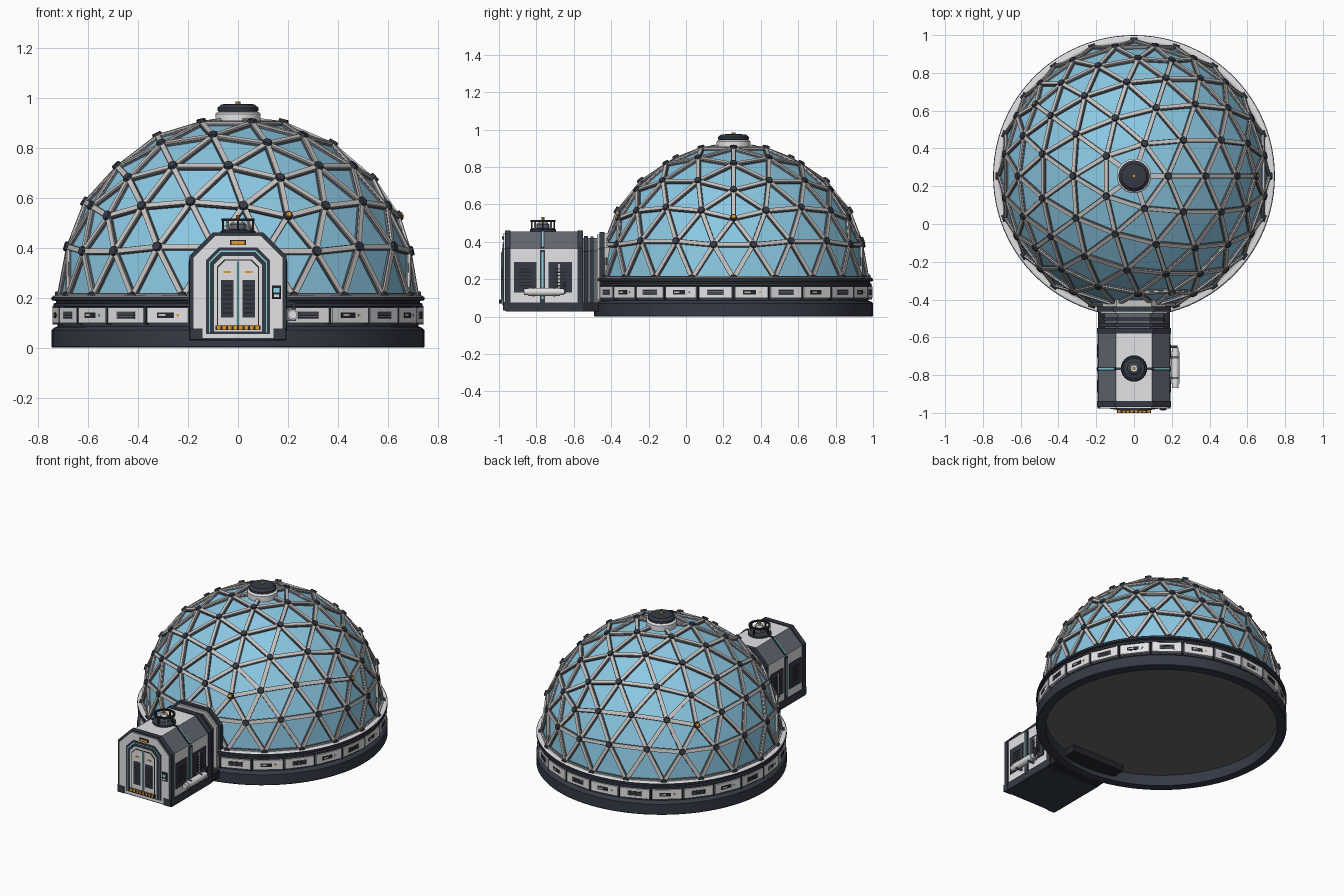
import bpy, bmesh
from math import sin, cos, pi, radians, sqrt
from mathutils import Matrix, Vector

cube = bpy.data.objects.get("Cube")
if cube:
    bpy.data.objects.remove(cube, do_unlink=True)

PALETTE = {
    "glass_blue": (0.26, 0.58, 0.77), "panel_white": (0.77, 0.77, 0.79),
    "strut_grey": (0.56, 0.55, 0.54), "navy_dark": (0.034, 0.042, 0.060),
    "slate": (0.125, 0.14, 0.17), "near_black": (0.018, 0.020, 0.024),
    "floor_grey": (0.14, 0.14, 0.147), "cyan": (0.25, 0.70, 0.76),
    "orange": (0.75, 0.32, 0.03),
}
MATS = {}
for key, rgb in PALETTE.items():
    m = bpy.data.materials.new(key)
    m.use_nodes = True
    m.diffuse_color = (*rgb, 1)
    bsdf = next(n for n in m.node_tree.nodes if n.type == "BSDF_PRINCIPLED")
    bsdf.inputs["Base Color"].default_value = (*rgb, 1)
    bsdf.inputs["Roughness"].default_value = 0.6
    MATS[key] = m


class Part:
    """One object gathered from simple solids."""
    def __init__(self, name):
        self.name, self.bm, self.used = name, bmesh.new(), []

    def idx(self, mat):
        if mat not in self.used:
            self.used.append(mat)
        return self.used.index(mat)

    def paint(self, verts, mat):
        i = self.idx(mat)
        for f in {f for v in verts for f in v.link_faces}:
            f.material_index = i

    def box(self, center, size, mat, frame=Matrix()):
        mx = frame @ Matrix.Translation(center) @ Matrix.Diagonal((*size, 1))
        self.paint(bmesh.ops.create_cube(self.bm, size=1, matrix=mx)["verts"], mat)

    def cone(self, frame, r1, r2, depth, mat, seg=8):
        res = bmesh.ops.create_cone(self.bm, cap_ends=True, segments=seg, radius1=r1,
                                    radius2=r2, depth=depth, matrix=frame)
        self.paint(res["verts"], mat)

    def prism(self, pts, y0, y1, mat):
        a, b = ([self.bm.verts.new((x, y, z)) for x, z in pts] for y in (y0, y1))
        self.bm.faces.new(a)
        self.bm.faces.new(b[::-1])
        for i in range(len(a)):
            j = (i + 1) % len(a)
            self.bm.faces.new((a[i], b[i], b[j], a[j]))
        self.paint(a + b, mat)

    def lathe(self, profile, center, mat, seg=96, caps=False):
        cx, cy = center
        rings = [[self.bm.verts.new((cx + r * cos(2 * pi * k / seg),
                                     cy + r * sin(2 * pi * k / seg), z))
                  for k in range(seg)] for r, z in profile]
        for a, b in zip(rings, rings[1:]):
            for k in range(seg):
                j = (k + 1) % seg
                self.bm.faces.new((a[k], a[j], b[j], b[k]))
        if caps:
            self.bm.faces.new(rings[0][::-1])
            self.bm.faces.new(rings[-1])
        self.paint([v for r in rings for v in r], mat)

    def done(self, smooth=False):
        me = bpy.data.meshes.new(self.name)
        self.bm.to_mesh(me)
        self.bm.free()
        for mat in self.used:
            me.materials.append(MATS[mat])
        ob = bpy.data.objects.new(self.name, me)
        bpy.context.collection.objects.link(ob)
        if smooth:
            bpy.ops.object.select_all(action="DESELECT")
            ob.select_set(True)
            bpy.context.view_layer.objects.active = ob
            bpy.ops.object.shade_smooth_by_angle(angle=radians(30))


def arch(w, z0, z1, c):
    """Door-like outline with cut top corners."""
    return [(-w, z0), (w, z0), (w, z1 - c), (w - c, z1), (c - w, z1), (-w, z1 - c)]


DC = (0, 0.254)                       # dome axis
R = 0.715
ORIGIN = Vector((*DC, 0.205))

# Round foundation and trim
p = Part("base_ring")
p.lathe([(.69, .08), (.69, 0), (.743, 0), (.746, .004), (.746, .07), (.736, .08),
         (.722, .085), (.722, .17)], DC, "navy_dark")
p.done(True)
p = Part("upper_trim")
p.lathe([(.715, .163), (.738, .165), (.738, .176), (.729, .18), (.729, .187),
         (.746, .19), (.746, .202), (.738, .206)], DC, "navy_dark")
p.lathe([(.742, .205), (.738, .208), (.68, .212)], DC, "panel_white")
p.done(True)
p = Part("base_floor")
p.lathe([(.692, .07), (.692, .082)], DC, "floor_grey", caps=True)
p.done()

# Ring of service panels
p = Part("base_panels")
for k in range(24):
    fr = Matrix.Translation((*DC, .130)) @ Matrix.Rotation(radians(15 * k + 7.5), 4, "Z")
    p.box((.727, 0, 0), (.02, .178, .062), "panel_white", fr)
    if k % 2:
        p.box((.737, 0, 0), (.004, .09, .030), "slate", fr)
        for z in (-.009, 0, .009):
            p.box((.739, 0, z), (.003, .078, .005), "near_black", fr)
    else:
        p.box((.737, -.01, 0), (.004, .07, .022), "near_black", fr)
        p.box((.739, -.022, 0), (.003, .03, .008), "strut_grey", fr)
        p.box((.738, .045, 0), (.003, .01, .01), "cyan" if k % 4 else "orange", fr)
    p.box((.724, .0955, 0), (.022, .007, .075), "navy_dark", fr)
p.done()

# Geodesic net: each triangle of an icosahedron split into sixteen
def ring_point(deg, z):
    h = sqrt(1 - z * z)
    return Vector((h * cos(radians(deg)), h * sin(radians(deg)), z))

LAT = 1 / sqrt(5)
top = Vector((0, 0, 1))
up = [ring_point(72 * k, LAT) for k in range(5)]
low = [ring_point(72 * k + 36, -LAT) for k in range(5)]
big = []
for k in range(5):
    n = (k + 1) % 5
    big += [(top, up[k], up[n]), (up[k], low[k], up[n]), (low[k], low[n], up[n])]

nodes, tris, edges = {}, [], set()

def node(a, b, c, i, j):
    v = (a * (4 - i - j) + b * i + c * j).normalized()
    key = tuple(round(t, 3) + 0.0 for t in v)
    nodes.setdefault(key, v)
    return key

for a, b, c in big:
    for i in range(4):
        for j in range(4 - i):
            cells = [((i, j), (i + 1, j), (i, j + 1))]
            if i + j < 3:
                cells.append(((i + 1, j), (i + 1, j + 1), (i, j + 1)))
            for cell in cells:
                t = [node(a, b, c, *ij) for ij in cell]
                if min(nodes[q].z for q in t) > -.01:
                    tris.append(t)
                    edges |= {tuple(sorted((t[q], t[q - 1]))) for q in range(3)}

p = Part("dome_glass")
vmap = {q: p.bm.verts.new(ORIGIN + v * (R - .006)) for q, v in nodes.items() if v.z > -.01}
for t in tris:
    p.bm.faces.new([vmap[q] for q in t])
p.paint(list(vmap.values()), "glass_blue")
p.done()

p = Part("dome_struts")
for e in sorted(edges):
    a, b = (ORIGIN + nodes[q] * R for q in e)
    x, mid = (b - a).normalized(), (a + b) / 2
    z = (mid - ORIGIN).normalized()
    fr = Matrix((x, z.cross(x), z)).transposed().to_4x4()
    fr.translation = mid
    length = (b - a).length
    p.box((0, 0, -.003), (length, .026, .010), "slate", fr)
    p.box((0, 0, .005), (length - .03, .020, .009), "strut_grey", fr)
p.done()

p = Part("dome_hubs")
for q in vmap:
    v = nodes[q]
    fr = v.to_track_quat("Z", "Y").to_matrix().to_4x4()
    fr.translation = ORIGIN + v * (R + .005)
    p.cone(fr, .025, .018, .026, "navy_dark")
    # warning lights on alternate main corners
    if any((v - u).length < .01 for u in up[::2]):
        p.cone(fr @ Matrix.Translation((0, 0, .014)), .013, .010, .008, "orange")
p.done()

# Crown vent
p = Part("crown_vent")
p.lathe([(.091, .90), (.091, .936), (.083, .943), (.07, .945)], DC, "panel_white", 32, True)
p.lathe([(.06, .94), (.082, .947), (.082, .960), (.066, .974), (.02, .976)],
        DC, "navy_dark", 32, True)
p.lathe([(.010, .975), (.010, .985)], DC, "orange", 12, True)
p.done(True)

# Entry module shell
p = Part("entry_body")
p.prism(arch(.188, .04, .455, .092), -.955, -.56, "panel_white")
slate = p.idx("slate")
p.bm.normal_update()
for f in p.bm.faces:
    if abs(f.normal.x) > .3 and f.normal.z > .3:
        f.material_index = slate
p.box((0, -.762, .052), (.389, .40, .048), "navy_dark")
p.done()

p = Part("entry_frames")
for y0, y1 in ((-.969, -.938), (-.58, -.55)):
    p.prism(arch(.195, .03, .461, .094), y0, y1, "navy_dark")
p.prism(arch(.181, .036, .448, .088), -.976, -.96, "panel_white")
for s in (-1, 1):
    p.box((s * .168, -.973, .055), (.05, .01, .045), "navy_dark")
p.done()

# Tunnel to the dome, its floor plate running under the dome
p = Part("tunnel")
p.prism(arch(.155, .05, .42, .07), -.56, -.38, "slate")
p.prism(arch(.185, .045, .432, .085), -.545, -.525, "navy_dark")
p.prism(arch(.165, .06, .428, .075), -.51, -.495, "navy_dark")
p.prism(arch(.178, .09, .44, .08), -.475, -.462, "strut_grey")
p.prism(arch(.195, .09, .452, .085), -.462, -.436, "navy_dark")
p.prism(arch(.168, .20, .445, .075), -.44, -.385, "strut_grey")
p.box((0, -.455, .052), (.38, .25, .048), "near_black")
p.done()

# Front door, layered outward
p = Part("front_door")
layers = [(.128, .055, .40, .05, "navy_dark"), (.117, .06, .388, .045, "cyan"),
          (.112, .06, .383, .043, "navy_dark"), (.096, .065, .367, .036, "panel_white"),
          (.085, .07, .353, .03, "near_black"), (.080, .085, .348, .028, "panel_white")]
for k, (w, z0, z1, c, mat) in enumerate(layers):
    p.prism(arch(w, z0, z1, c), -.979 - .0015 * k, -.96, mat)
p.box((0, -.987, .215), (.012, .003, .26), "cyan")
p.box((0, -.988, .215), (.004, .003, .26), "near_black")
for s in (-1, 1):
    p.box((s * .043, -.9875, .195), (.05, .003, .15), "navy_dark")
    for k in range(7):
        p.box((s * .043, -.989, .14 + .018 * k), (.04, .002, .005), "near_black")
    p.box((s * .043, -.9875, .302), (.03, .003, .008), "orange")
p.box((0, -.977, .42), (.064, .01, .02), "near_black")
p.box((0, -.983, .42), (.054, .004, .013), "orange")
p.box((.154, -.979, .222), (.036, .012, .055), "near_black")
p.box((.154, -.986, .23), (.024, .003, .018), "cyan")
p.box((.154, -.986, .207), (.02, .003, .01), "panel_white")
p.box((0, -.983, .08), (.18, .033, .018), "near_black")
for k in range(8):
    p.box((-.077 + .022 * k, -.983, .0805), (.013, .034, .019), "orange")
p.done()

# Side vents, spine and trim, same on both walls
p = Part("entry_side_details")
for s in (-1, 1):
    for y0, y1 in ((-.92, -.80), (-.735, -.61)):
        yc, w = (y0 + y1) / 2, y1 - y0
        p.box((s * .188, yc, .21), (.012, w, .165), "navy_dark")
        for k in range(6):
            p.box((s * .195, yc, .165 + .018 * k), (.004, w * .55, .006), "near_black")
    p.box((s * .189, -.767, .21), (.014, .026, .29), "navy_dark")
    p.box((s * .195, -.767, .22), (.006, .009, .25), "cyan")
    lean = Matrix.Translation((s * .142, -.767, .409)) @ Matrix.Rotation(s * pi / 4, 4, "Y")
    p.box((0, 0, 0), (.13, .022, .01), "navy_dark", lean)
    p.box((0, 0, .005), (.12, .008, .006), "cyan", lean)
    p.box((s * .189, -.68, .20), (.016, .01, .16), "strut_grey")
p.box((0, -.767, .455), (.19, .014, .008), "navy_dark")
p.done()

# Gas tank on the left wall
p = Part("side_tank")
lie = Matrix.Rotation(pi / 2, 4, "X")
p.cone(Matrix.Translation((.219, -.76, .132)) @ lie, .022, .022, .17, "panel_white", 16)
for s in (-1, 1):
    p.cone(Matrix.Translation((.219, -.76 + s * .092, .132)) @ lie, .017, .017, .03,
           "panel_white", 16)
    p.box((.208, -.76 + s * .055, .132), (.048, .012, .049), "slate")
p.box((.225, -.65, .15), (.012, .012, .06), "navy_dark")
p.box((.205, -.65, .178), (.04, .012, .01), "navy_dark")
p.done(True)

# Roof beacon with guard rail
BC = (0, -.765)
p = Part("roof_beacon")
p.lathe([(.070, .45), (.070, .466), (.055, .474)], BC, "navy_dark", 24, True)
p.lathe([(.034, .47), (.034, .492), (.026, .502)], BC, "slate", 24, True)
p.lathe([(.022, .50), (.018, .516)], BC, "panel_white", 12, True)
p.lathe([(.008, .515), (.008, .532)], BC, "orange", 10, True)
p.lathe([(.054, .507), (.066, .507), (.066, .517), (.054, .517), (.054, .507)],
        BC, "near_black", 24)
for k in range(8):
    fr = Matrix.Translation((*BC, .488)) @ Matrix.Rotation(k * pi / 4, 4, "Z")
    p.box((.060, 0, 0), (.008, .008, .045), "strut_grey" if k % 2 else "near_black", fr)
p.done(True)
